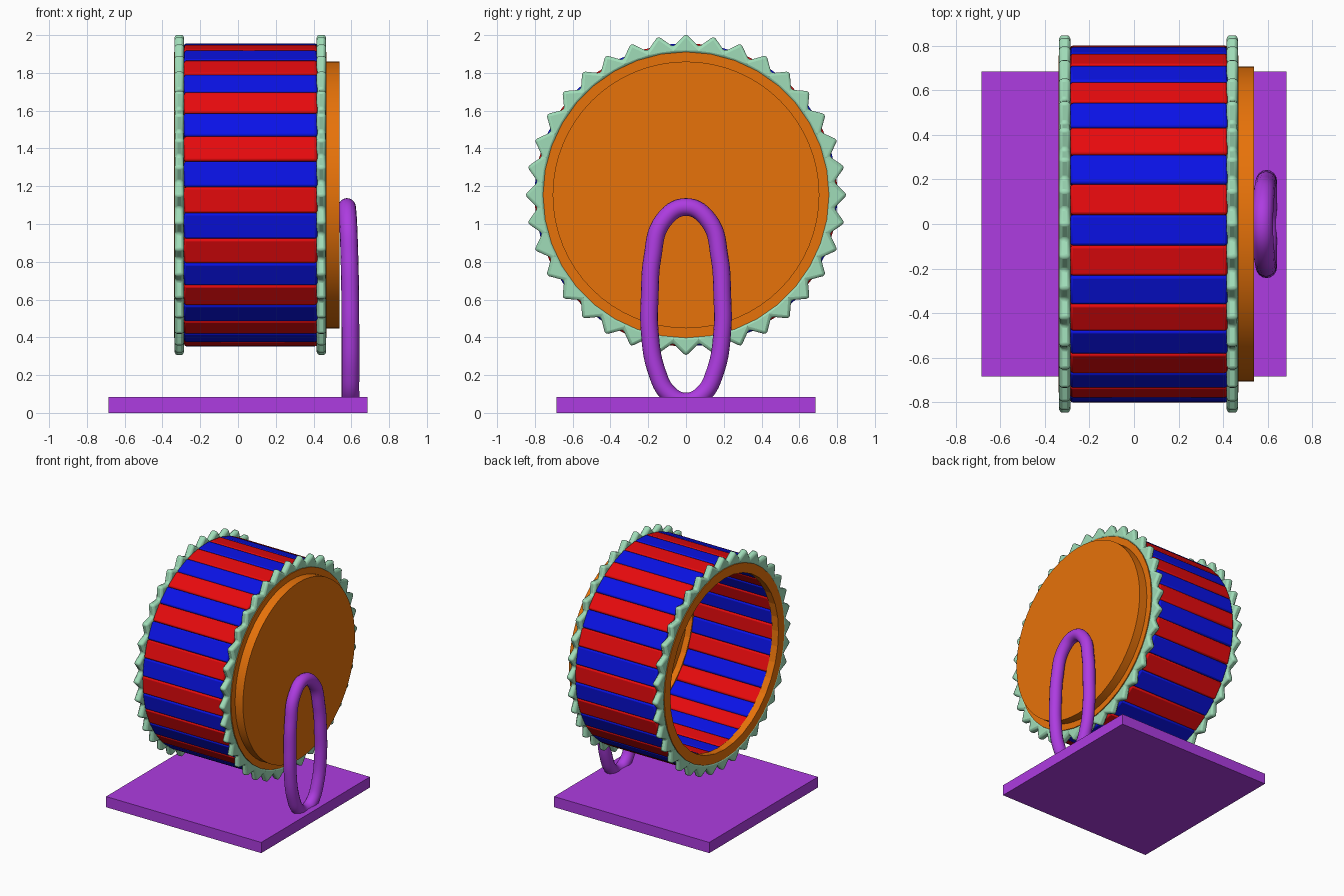
import bpy, bmesh
from math import sin, cos, pi, radians

if "Cube" in bpy.data.objects:
    bpy.data.objects.remove(bpy.data.objects["Cube"])

CZ = 1.154  # wheel axle height


def material(name, rgb):
    m = bpy.data.materials.new(name)
    m.diffuse_color = (*rgb, 1)
    m.use_nodes = True
    m.node_tree.nodes["Principled BSDF"].inputs["Base Color"].default_value = m.diffuse_color
    return m


RED = material("red", (0.8, 0.003, 0.004))
BLUE = material("blue", (0.003, 0.006, 0.8))
MINT = material("mint", (0.35, 0.72, 0.48))
ORANGE = material("orange", (0.8, 0.17, 0.003))
PURPLE = material("purple", (0.42, 0.045, 0.75))


def finish(bm, name, mat, bevel=0, segments=2, smooth=None):
    bmesh.ops.recalc_face_normals(bm, faces=bm.faces)
    me = bpy.data.meshes.new(name)
    bm.to_mesh(me)
    bm.free()
    ob = bpy.data.objects.new(name, me)
    bpy.context.collection.objects.link(ob)
    me.materials.append(mat)
    if bevel:
        mod = ob.modifiers.new("bevel", "BEVEL")
        mod.width, mod.segments = bevel, segments
        mod.limit_method = "ANGLE"
    if smooth:
        bpy.ops.object.select_all(action="DESELECT")
        ob.select_set(True)
        bpy.context.view_layer.objects.active = ob
        bpy.ops.object.shade_smooth_by_angle(angle=radians(smooth))
    return ob


def revolve(name, mat, rings, n, closed, bevel=0, smooth=None):
    """Sweep (x, radius function) rings around the axle; closed makes a hoop, else a disc."""
    bm = bmesh.new()
    loops = []
    for x, rad in rings:
        loops.append([bm.verts.new((x, rad(i) * sin(2 * pi * i / n),
                                    CZ + rad(i) * cos(2 * pi * i / n))) for i in range(n)])
    pairs = list(zip(loops, loops[1:]))
    if closed:
        pairs.append((loops[-1], loops[0]))
    else:
        bm.faces.new(loops[0])
        bm.faces.new(loops[-1])
    for a, b in pairs:
        for i in range(n):
            j = (i + 1) % n
            bm.faces.new((a[i], a[j], b[j], b[i]))
    return finish(bm, name, mat, bevel, smooth=smooth)


def fixed(r):
    return lambda i: r


def tooth(i):
    return 0.787 if i % 2 else 0.854


# Toothed ring plus inner orange rim at both ends of the drum
for side, x0, x1 in (("open", -0.337, -0.285), ("closed", 0.416, 0.467)):
    revolve(side + "_toothed_ring", MINT, [(x0, fixed(0.75)), (x0, tooth), (x1, tooth),
                                           (x1, fixed(0.75))], 72, True, bevel=0.016, smooth=40)
    revolve(side + "_rim", ORANGE, [(x0 - 0.002, fixed(0.682)), (x0 - 0.002, fixed(0.757)),
                                    (x1 + 0.002, fixed(0.757)), (x1 + 0.002, fixed(0.682))], 36, True)

# Stepped disc closing the right end
revolve("back_disc", ORANGE, [(0.462, fixed(0.706)), (0.538, fixed(0.706))], 64, False, smooth=30)

# Alternating slats forming the drum wall
STEP = radians(10)
for k in range(36):
    a = radians(-2) + k * STEP
    bm = bmesh.new()
    rows = []
    for x in (-0.286, 0.42):
        row = []
        for r, w in ((0.685, 0.0599), (0.80, 0.0695), (0.80, -0.0695), (0.685, -0.0599)):
            row.append(bm.verts.new((x, -r * cos(a) + w * sin(a), CZ + r * sin(a) + w * cos(a))))
        rows.append(row)
    bm.faces.new(rows[0])
    bm.faces.new(rows[1])
    for i in range(4):
        j = (i + 1) % 4
        bm.faces.new((rows[0][i], rows[0][j], rows[1][j], rows[1][i]))
    finish(bm, f"slat_{k + 1:02d}", BLUE if k % 2 else RED, bevel=0.012, smooth=30)

# Base plate
bm = bmesh.new()
bmesh.ops.create_cube(bm, size=1)
for v in bm.verts:
    v.co = (v.co.x * 1.37, v.co.y * 1.37, (v.co.z + 0.5) * 0.085)
finish(bm, "base_plate", PURPLE)

# Egg-shaped support loop, its top leaning toward the wheel
half = [(0.595, 0.09, 0.1), (0.595, 0.155, 0.22), (0.595, 0.192, 0.43),
        (0.594, 0.192, 0.62), (0.59, 0.178, 0.82), (0.583, 0.122, 1.015)]
path = [(0.596, 0, 0.06)] + half + [(0.577, 0, 1.09)] + [(x, -y, z) for x, y, z in reversed(half)]
cu = bpy.data.curves.new("support_loop", "CURVE")
cu.dimensions = "3D"
cu.bevel_depth, cu.bevel_resolution, cu.resolution_u = 0.047, 6, 8
sp = cu.splines.new("BEZIER")
sp.bezier_points.add(len(path) - 1)
for p, co in zip(sp.bezier_points, path):
    p.co = co
    p.handle_left_type = p.handle_right_type = "AUTO"
sp.use_cyclic_u = True
loop = bpy.data.objects.new("support_loop", cu)
bpy.context.collection.objects.link(loop)
cu.materials.append(PURPLE)
bpy.ops.object.select_all(action="DESELECT")
loop.select_set(True)
bpy.context.view_layer.objects.active = loop
bpy.ops.object.convert(target="MESH")
bpy.ops.object.shade_smooth_by_angle(angle=radians(40))
